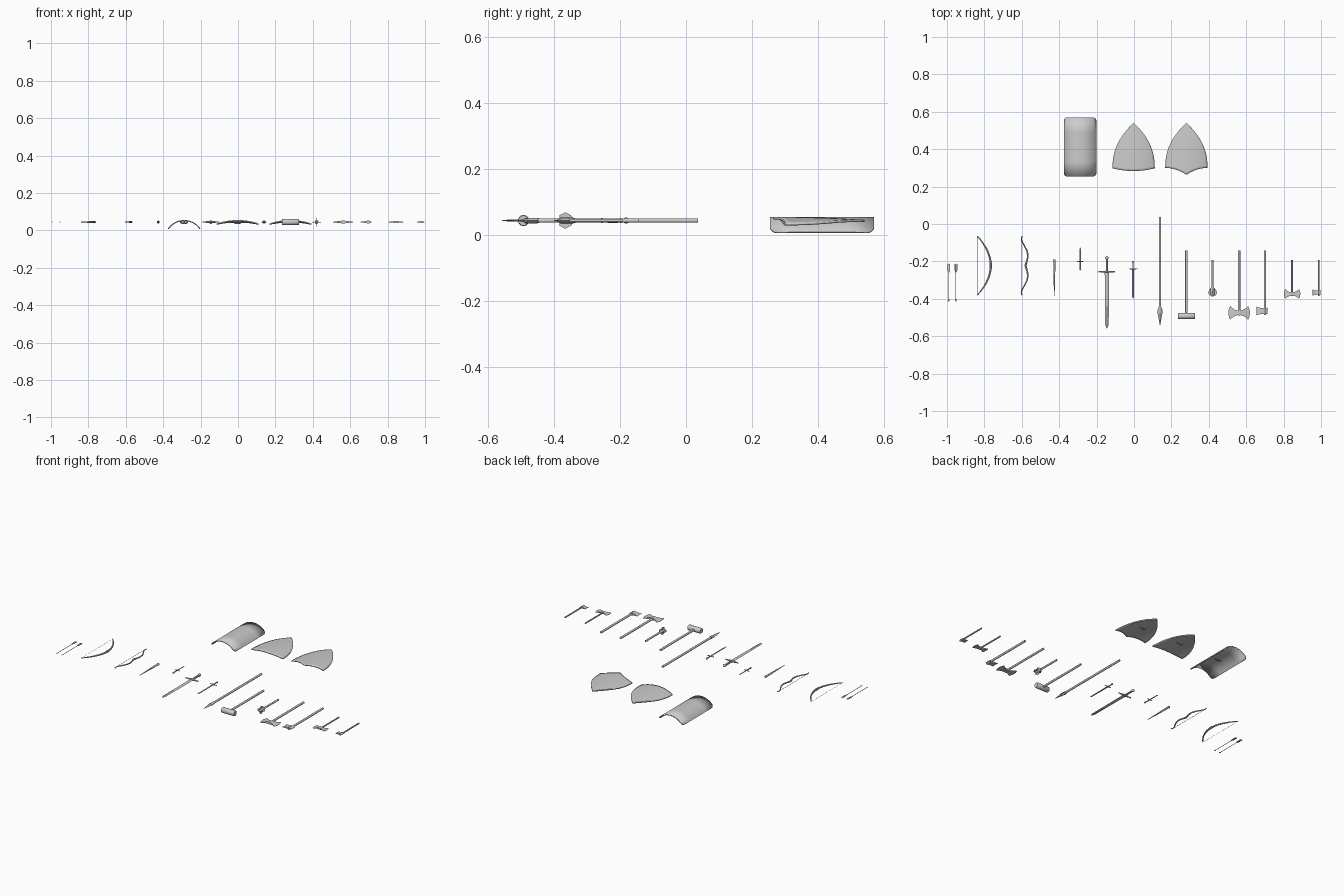
import bpy, bmesh
from math import sin, cos, pi, sqrt
from mathutils import Vector

if "Cube" in bpy.data.objects:
    bpy.data.objects.remove(bpy.data.objects["Cube"])

Z = 0.045  # height of the plane all weapons lie in


def finish(name, bm):
    bmesh.ops.remove_doubles(bm, verts=bm.verts, dist=1e-5)
    me = bpy.data.meshes.new(name)
    bm.to_mesh(me)
    bm.free()
    ob = bpy.data.objects.new(name, me)
    bpy.context.collection.objects.link(ob)
    return ob


def skin(name, loops):
    """Closed surface through a row of equal loops, capped at both ends."""
    bm = bmesh.new()
    rings = [[bm.verts.new(p) for p in loop] for loop in loops]
    n = len(rings[0])
    for a, b in zip(rings, rings[1:]):
        for i in range(n):
            j = (i + 1) % n
            bm.faces.new((a[i], a[j], b[j], b[i]))
    bm.faces.new(rings[0])
    bm.faces.new(rings[-1])
    bmesh.ops.recalc_face_normals(bm, faces=bm.faces)
    return finish(name, bm)


def loft(name, x, secs, n=12, axis='y', y=0):
    """Sections (position along axis, half width, half height)."""
    ph = 0 if n == 4 else pi / n
    loops = []
    for p, a, b in secs:
        ring = [(a * cos(ph + 2 * pi * i / n), b * sin(ph + 2 * pi * i / n)) for i in range(n)]
        if axis == 'y':
            loops.append([(x + u, p, Z + v) for u, v in ring])
        else:
            loops.append([(x + p, y + u, Z + v) for u, v in ring])
    return skin(name, loops)


def rod(name, x, y0, y1, r, n=12):
    return loft(name, x, [(y0, r, r), (y1, r, r)], n)


def sweep(name, pts, radii, n=8):
    """Round tube along a path with a radius per point."""
    pts = [Vector(p) for p in pts]
    loops = []
    for i, p in enumerate(pts):
        t = (pts[min(i + 1, len(pts) - 1)] - pts[max(i - 1, 0)]).normalized()
        up = Vector((0, 0, 1)) if abs(t.z) < 0.9 else Vector((0, 1, 0))
        s = t.cross(up).normalized()
        w = s.cross(t)
        loops.append([p + radii[i] * (cos(2 * pi * k / n) * s + sin(2 * pi * k / n) * w) for k in range(n)])
    return skin(name, loops)


def sheet(name, f, n, m, thick):
    """Curved sheet f(s, u), s in -1..1 and u in 0..1, thickened downward."""
    bm = bmesh.new()
    g = [[bm.verts.new(f(2 * i / n - 1, j / m)) for j in range(m + 1)] for i in range(n + 1)]
    for i in range(n):
        for j in range(m):
            bm.faces.new((g[i][j], g[i + 1][j], g[i + 1][j + 1], g[i][j + 1]))
    ob = finish(name, bm)
    mod = ob.modifiers.new("thickness", 'SOLIDIFY')
    mod.thickness, mod.offset = thick, -1
    return ob


# arrows: shaft, flat fletching, small head
for k, x in enumerate((-0.99, -0.952)):
    rod(f"arrow_shaft_{k}", x, -0.21, -0.405, 0.0015, 8)
    for sx in (-1, 1):
        skin(f"arrow_fletching_{k}", [[(x + sx * w, y, Z + h) for w, y in
             ((0.001, -0.217), (0.007, -0.214), (0.007, -0.248), (0.001, -0.262))] for h in (-0.0006, 0.0006)])
    loft(f"arrow_head_{k}", x, [(-0.4, 0.001, 0.001), (-0.406, 0.005, 0.002), (-0.417, 0.0003, 0.0003)], 4)

# long bow and recurve bow, each with grip and string
def bow(name, x_of, string_x, r_mid, r_tip, r_string):
    ts = [i / 20 - 1 for i in range(41)]
    path = [(x_of(t), -0.2225 + 0.158 * t, Z) for t in ts]
    sweep(name + "_limbs", path, [r_tip + (r_mid - r_tip) * (1 - t * t) for t in ts])
    sweep(name + "_grip", path[18:23], [r_mid * 1.25] * 5)
    sweep(name + "_string", [(string_x, -0.2225 + 0.156 * t, Z) for t in (-1, 1)], [r_string] * 2, 6)


RECURVE = [(0, -.58), (.2, -.571), (.33, -.567), (.5, -.572), (.7, -.588), (.8, -.597), (.9, -.603), (1, -.598)]


def recurve_x(t):
    t = min(abs(t), 1)
    for (a, xa), (b, xb) in zip(RECURVE, RECURVE[1:]):
        if t <= b + 1e-9:
            return xa + (xb - xa) * (t - a) / (b - a)


bow("long_bow", lambda t: -0.838 + 0.072 * (1 - t * t), -0.838, 0.0055, 0.0025, 0.0006)
bow("recurve_bow", recurve_x, -0.603, 0.0045, 0.0025, 0.001)

# wand: thick end at the back, tapering forward
loft("wand", -0.426, [(-0.19, 0.006, 0.006), (-0.198, 0.0075, 0.0075), (-0.206, 0.0055, 0.0055),
                      (-0.24, 0.0055, 0.0055), (-0.30, 0.004, 0.004), (-0.385, 0.0015, 0.0015)])


# swords: grip, pommel, cross guard, diamond blade
def sword(name, x, pommel, guard, tip, guard_w, blade_w, r):
    d = 1 if tip > guard else -1
    rod(name + "_grip", x, pommel, guard, r, 10)
    loft(name + "_pommel", x, [(pommel + 1.6 * r * sin(a), 1.6 * r * cos(a) + 1e-4, 1.6 * r * cos(a) + 1e-4)
                               for a in [(i / 6 - 0.5) * pi for i in range(7)]], 12)
    loft(name + "_guard", x, [(-guard_w, r * .7, r * .7), (-guard_w * .85, r * .5, r * .5), (0, r, r * 1.3),
                              (guard_w * .85, r * .5, r * .5), (guard_w, r * .7, r * .7)], 8, 'x', guard)
    loft(name + "_blade", x, [(guard, blade_w, r * .6), (tip - d * 2 * blade_w, blade_w * .85, r * .5),
                              (tip, 0.0004, 0.0003)], 4)


sword("dagger", -0.287, -0.242, -0.2, -0.125, 0.018, 0.0045, 0.0035)
sword("long_sword", -0.145, -0.181, -0.255, -0.56, 0.044, 0.0115, 0.006)
sword("short_sword", -0.005, -0.202, -0.24, -0.4, 0.023, 0.006, 0.0035)

# spear
rod("spear_shaft", 0.139, 0.037, -0.47, 0.0065)
loft("spear_socket", 0.139, [(-0.445, 0.0085, 0.0085), (-0.475, 0.008, 0.008)])
loft("spear_head", 0.139, [(-0.448, 0.008, 0.006), (-0.463, 0.0145, 0.007), (-0.48, 0.0125, 0.006),
                           (-0.545, 0.0005, 0.0005)], 4)

# war hammer
rod("hammer_shaft", 0.28, -0.143, -0.5, 0.0065)
loft("hammer_head", 0.28, [(-0.045, .015, .015), (-0.042, .017, .017), (0.042, .017, .017), (0.045, .015, .015)],
     16, 'x', -0.492)

# flanged mace
rod("mace_shaft", 0.42, -0.193, -0.385, 0.0055)
loft("mace_core", 0.42, [(-0.335, .007, .007), (-0.345, .01, .01), (-0.378, .01, .01), (-0.388, .004, .004)])
FLANGE = [(0.004, -0.338), (0.016, -0.349), (0.025, -0.366), (0.016, -0.383), (0.004, -0.383)]
for k in range(4):
    c, s = cos(k * pi / 2), sin(k * pi / 2)
    skin("mace_flange", [[(0.42 + r * c - h * s, y, Z + r * s + h * c) for r, y in FLANGE] for h in (-.0015, .0015)])


# axes: blade flares from the shaft to a curved edge
def axe_blade(name, x, y, sx, length, h0, h1, t0, bulge):
    vs = [i / 4 - 1 for i in range(9)]
    loops = []
    for i in range(9):
        u = i / 8
        h = h0 + (h1 - h0) * u ** 2.2
        t = t0 * (1 - u) + 0.0006
        edge = [(x + sx * (u * length + bulge * u * u * (1 - v * v)), y + h * v) for v in vs]
        loops.append([(a, b, Z + t) for a, b in edge] + [(a, b, Z - t) for a, b in reversed(edge)])
    skin(name, loops)


for name, x, y0, y1, y, L, h0, h1, r, double in (
        ("great_double_axe", 0.562, -0.143, -0.488, -0.475, 0.048, 0.012, 0.037, 0.0065, True),
        ("great_axe", 0.70, -0.143, -0.487, -0.465, 0.047, 0.015, 0.023, 0.0065, False),
        ("hand_double_axe", 0.845, -0.193, -0.385, -0.374, 0.037, 0.009, 0.026, 0.0045, True),
        ("hand_axe", 0.987, -0.193, -0.385, -0.367, 0.033, 0.011, 0.0165, 0.0045, False)):
    rod(name + "_shaft", x, y0, y1, r)
    axe_blade(name + "_blade", x, y, -1, L, h0, h1, r * 1.2, L * (0.2 if double else -0.06))
    if double:
        axe_blade(name + "_blade_back", x, y, 1, L, h0, h1, r * 1.2, L * 0.2)
    else:
        axe_blade(name + "_poll", x, y, 1, r * 2.3, h0, h0 * 1.25, r * 1.2, 0)


# tower shield: cylinder segment with rounded corners
R, ANG, CORNER, HALF = 0.106, 0.97, 0.022, 0.157
def tower(s, u):
    a = ANG * sin(s * pi / 2)
    over = max(0, R * abs(a) - (R * ANG - CORNER))
    half = HALF - CORNER + sqrt(max(0, CORNER ** 2 - over ** 2))
    return (-0.288 + R * sin(a), 0.412 + half * (2 * u - 1), 0.056 - R * (1 - cos(a)))


sheet("tower_shield", tower, 40, 4, 0.006)


# heater shields: arched sides meeting in a point, different lower edges
def heater(cx, bottom):
    def f(s, u):
        x = 0.113 * s * (1 - u ** 2.3)
        yb = bottom(abs(s))
        return (cx + x, yb + (0.541 - yb) * u, 0.056 - 0.019 * (x / 0.113) ** 2 - 0.009 * u * u)
    return f


sheet("round_base_shield", heater(-0.002, lambda s: 0.283 + 0.015 * s * s), 20, 20, 0.007)
sheet("pointed_base_shield", heater(0.28, lambda s: 0.263 + 0.037 * (1 - (1 - s) ** 2)), 20, 20, 0.007)

# hand grips under the shields
for cx in (-0.288, -0.002, 0.28):
    sweep("shield_grip", [(cx + 0.02 * a, 0.41, h) for a, h in ((-1, .05), (-.9, .041), (-.6, .037), (.6, .037),
                                                                (.9, .041), (1, .05))], [0.003] * 6)

# smooth shading with sharp edges kept
bpy.ops.object.select_all(action='SELECT')
bpy.context.view_layer.objects.active = bpy.context.selected_objects[0]
bpy.ops.object.shade_smooth_by_angle(angle=0.6)
